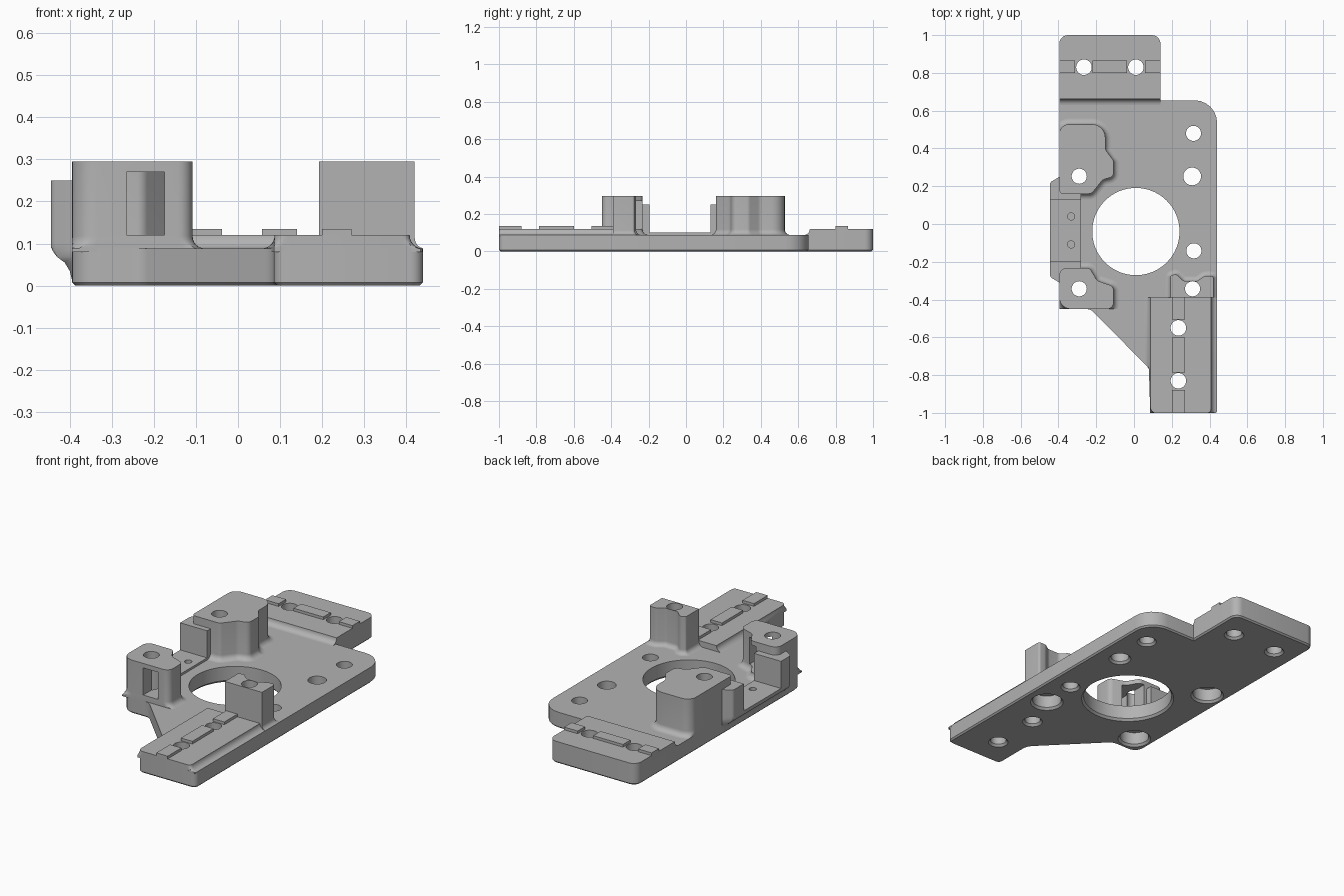
import bpy, bmesh
from math import sin, cos, pi
from mathutils import Vector

if "Cube" in bpy.data.objects:
    bpy.data.objects.remove(bpy.data.objects["Cube"])

grey = bpy.data.materials.new("plain grey")
grey.use_nodes = True
grey.diffuse_color = (0.45, 0.45, 0.45, 1)
grey.node_tree.nodes["Principled BSDF"].inputs["Base Color"].default_value = grey.diffuse_color

PLATE = 0.088   # plate thickness
RAISED = 0.12   # top of the raised mounting pads
POST = 0.295    # top of the posts
LEFT, RIGHT = -0.395, 0.44


def rounded(corners, steps=6):
    """Counter-clockwise outline; each corner is (x, y) or (x, y, radius)."""
    out = []
    for i, c in enumerate(corners):
        p = Vector(c[:2])
        if len(c) == 2:
            out.append(p)
            continue
        a = (Vector(corners[i - 1][:2]) - p).normalized()
        b = (Vector(corners[(i + 1) % len(corners)][:2]) - p).normalized()
        half = a.angle(b) / 2
        bis = (a + b).normalized()
        centre = p + bis * (c[2] / sin(half))
        tang = c[2] / (sin(half) / cos(half))
        u, v = p + a * tang - centre, p + b * tang - centre
        sweep = pi - 2 * half
        for k in range(steps + 1):
            t = k / steps
            w = (u * sin((1 - t) * sweep) + v * sin(t * sweep)) / sin(sweep)
            out.append(centre + w)
    return out


def box(x0, x1, y0, y1):
    return [Vector(p) for p in ((x0, y0), (x1, y0), (x1, y1), (x0, y1))]


def circle(x, y, r, n=40):
    return [Vector((x + r * cos(2 * pi * k / n), y + r * sin(2 * pi * k / n))) for k in range(n)]


def add_prism(bm, outline, rings, limit=None, flares=None):
    """Stack rings of (height, outward offset) over an outline."""
    n = len(outline)
    normals = []
    for i, p in enumerate(outline):
        d1 = (p - outline[i - 1]).normalized()
        d2 = (outline[(i + 1) % n] - p).normalized()
        n1, n2 = Vector((d1.y, -d1.x)), Vector((d2.y, -d2.x))
        normals.append((n1 + n2) / (1 + n1.dot(n2)))
    loops = []
    for z, off in rings:
        loop = []
        for p, m in zip(outline, normals):
            q = p + m * off if flares is None or flares(m) else p
            x, y = limit(q.x, q.y, z) if limit else q
            loop.append(bm.verts.new((x, y, z)))
        loops.append(loop)
    for lo, hi in zip(loops, loops[1:]):
        for i in range(n):
            j = (i + 1) % n
            bm.faces.new((lo[i], lo[j], hi[j], hi[i]))
    bm.faces.new(loops[0][::-1])
    bm.faces.new(loops[-1])


def finish(name, bm):
    bmesh.ops.remove_doubles(bm, verts=bm.verts, dist=1e-5)
    bmesh.ops.recalc_face_normals(bm, faces=bm.faces)
    mesh = bpy.data.meshes.new(name)
    bm.to_mesh(mesh)
    bm.free()
    obj = bpy.data.objects.new(name, mesh)
    bpy.context.collection.objects.link(obj)
    mesh.materials.append(grey)
    return obj


parts = []


def part(name, outline, rings, limit=None, flares=None):
    bm = bmesh.new()
    add_prism(bm, outline, rings, limit, flares)
    parts.append(finish(name, bm))


def fillet(r, top):
    """Rings that rise from the plate with a concave foot."""
    arc = [(PLATE + r * (1 - cos(k * pi / 12)), r * (1 - sin(k * pi / 12))) for k in range(7)]
    arc = [(0.08, r)] + arc
    return arc + [(top, 0)] if top > arc[-1][0] + 1e-4 else arc


def clamp(v, lo, hi):
    return max(lo, min(hi, v))


# Base plate with both tabs
part("base_plate", rounded([
    (LEFT, -0.45, 0.06), (-0.23, -0.45, 0.06), (0.085, -0.77, 0.07), (0.085, -1, 0.03),
    (RIGHT, -1, 0.03), (RIGHT, 0.655, 0.12), (0.14, 0.655), (0.14, 1, 0.045), (LEFT, 1, 0.045)]),
    [(0, -0.008), (0.008, 0), (PLATE, 0)])

# Raised pads on the tabs
part("back_pad", rounded([(LEFT, 0.662), (0.14, 0.662), (0.14, 1, 0.045), (LEFT, 1, 0.045)]),
     fillet(RAISED - PLATE, RAISED),
     lambda x, y, z: (clamp(x, LEFT, 0.14), y), lambda m: m.y < -0.5)


def front_limit(x, y, z):
    edge = 0.085 if y < -0.77 else -0.22 - (y + 0.46) * 0.98
    return clamp(x, edge, RIGHT), clamp(y, -1, -0.39)


part("front_pad", rounded([(0.087, -1, 0.03), (0.408, -1, 0.02), (0.408, -0.39), (0.087, -0.39),
                           (0.087, -0.73), (0.087, -0.765)]),
     fillet(RAISED - PLATE, RAISED), front_limit, lambda m: abs(m.x) > 0.5)

# Alignment keys on the pads
for i, (a, b) in enumerate(((LEFT, -0.312), (-0.22, -0.038), (0.057, 0.14))):
    part(f"back_key_{i}", box(a, b, 0.8, 0.865), [(0.11, 0), (0.135, 0)])
for i, (a, b) in enumerate(((-1, -0.88), (-0.785, -0.6), (-0.505, -0.39))):
    part(f"front_key_{i}", box(0.2, 0.27, a, b), [(0.11, 0), (0.135, 0)])


# Posts
def post_limit(x, y, z):
    return clamp(x, LEFT, RIGHT), max(y, -0.45)


part("back_right_post", rounded([
    (LEFT, 0.16, 0.02), (-0.225, 0.16, 0.03), (-0.165, 0.235, 0.04), (-0.108, 0.25, 0.03),
    (-0.108, 0.335, 0.03), (-0.152, 0.395, 0.04), (-0.152, 0.528, 0.07), (LEFT, 0.528, 0.05)]),
    fillet(0.03, POST), post_limit)
part("front_right_post", rounded([
    (LEFT, -0.45, 0.06), (-0.108, -0.45, 0.035), (-0.108, -0.33, 0.03), (-0.195, -0.3, 0.04),
    (-0.235, -0.232, 0.03), (LEFT, -0.232, 0.04)]), fillet(0.03, POST), post_limit)
part("front_left_post", rounded([
    (0.193, -0.39), (0.42, -0.39), (0.42, -0.275, 0.012), (0.375, -0.275, 0.03),
    (0.335, -0.302, 0.03), (0.262, -0.302, 0.03), (0.222, -0.263, 0.02), (0.193, -0.275, 0.01)]),
    fillet(0.025, POST), lambda x, y, z: (min(x, RIGHT), max(y, -0.39)))

# Side clamp: a bracket flared out from the plate, with two upright jaws
OUTER = -0.445


def bracket_limit(x, y, z):
    reach = {0.015: LEFT, 0.035: -0.4, 0.055: -0.412, 0.068: -0.43, 0.085: -0.442}
    return max(x, reach.get(z, OUTER)), y


part("clamp_floor", rounded([(-0.28, -0.3), (-0.28, 0.24), (LEFT, 0.25), (OUTER, 0.22, 0.02),
                             (OUTER, -0.28, 0.02), (LEFT, -0.31)]),
     [(z, 0) for z in (0.015, 0.035, 0.055, 0.068, 0.085, 0.1)], bracket_limit)
part("clamp_jaw_back", rounded([(-0.28, 0.13), (-0.28, 0.24), (LEFT, 0.25), (OUTER, 0.22, 0.02),
                                (OUTER, 0.13)]), [(0.09, 0), (0.25, 0)])
part("clamp_jaw_front", rounded([(-0.28, -0.3), (-0.28, -0.195), (OUTER, -0.195),
                                 (OUTER, -0.28, 0.02), (LEFT, -0.31)]), [(0.09, 0), (0.25, 0)])

# Hole cutter: plain holes, counterbored post holes, large opening, small pin holes
bm = bmesh.new()
plain = [(-0.01, 0.02), (0.012, 0), (0.4, 0)]
bored = [(-0.01, 0.055), (0.012, 0.035), (0.08, 0.035), (0.08, 0), (0.4, 0)]
for x, y, r in ((-0.265, 0.83, 0.041), (0.01, 0.83, 0.041), (0.315, 0.48, 0.04),
                (0.308, 0.252, 0.047), (0.317, -0.142, 0.04),
                (0.235, -0.55, 0.041), (0.235, -0.83, 0.041)):
    add_prism(bm, circle(x, y, r), plain)
for x, y in ((-0.29, 0.253), (-0.29, -0.343), (0.31, -0.343)):
    add_prism(bm, circle(x, y, 0.04), bored)
add_prism(bm, circle(0.01, -0.04, 0.231, 80), plain)
for y in (0.04, -0.108):
    add_prism(bm, circle(-0.333, y, 0.019, 20), [(0.05, 0), (0.4, 0)])
holes = finish("hole_cutter", bm)

# Slot through the front post
bm = bmesh.new()
add_prism(bm, box(-0.265, -0.175, -0.5, -0.2), [(0.12, 0), (0.27, 0)])
slot = finish("slot_cutter", bm)

for obj in parts:
    bpy.ops.object.select_all(action='DESELECT')
    bpy.context.view_layer.objects.active = obj
    obj.select_set(True)
    for cutter in ([holes, slot] if obj.name == "front_right_post" else [holes]):
        mod = obj.modifiers.new("cut", 'BOOLEAN')
        mod.operation, mod.solver, mod.object = 'DIFFERENCE', 'EXACT', cutter
        bpy.ops.object.modifier_apply(modifier=mod.name)
    bpy.ops.object.shade_smooth_by_angle(angle=0.6)
for cutter in (holes, slot):
    bpy.data.objects.remove(cutter)
